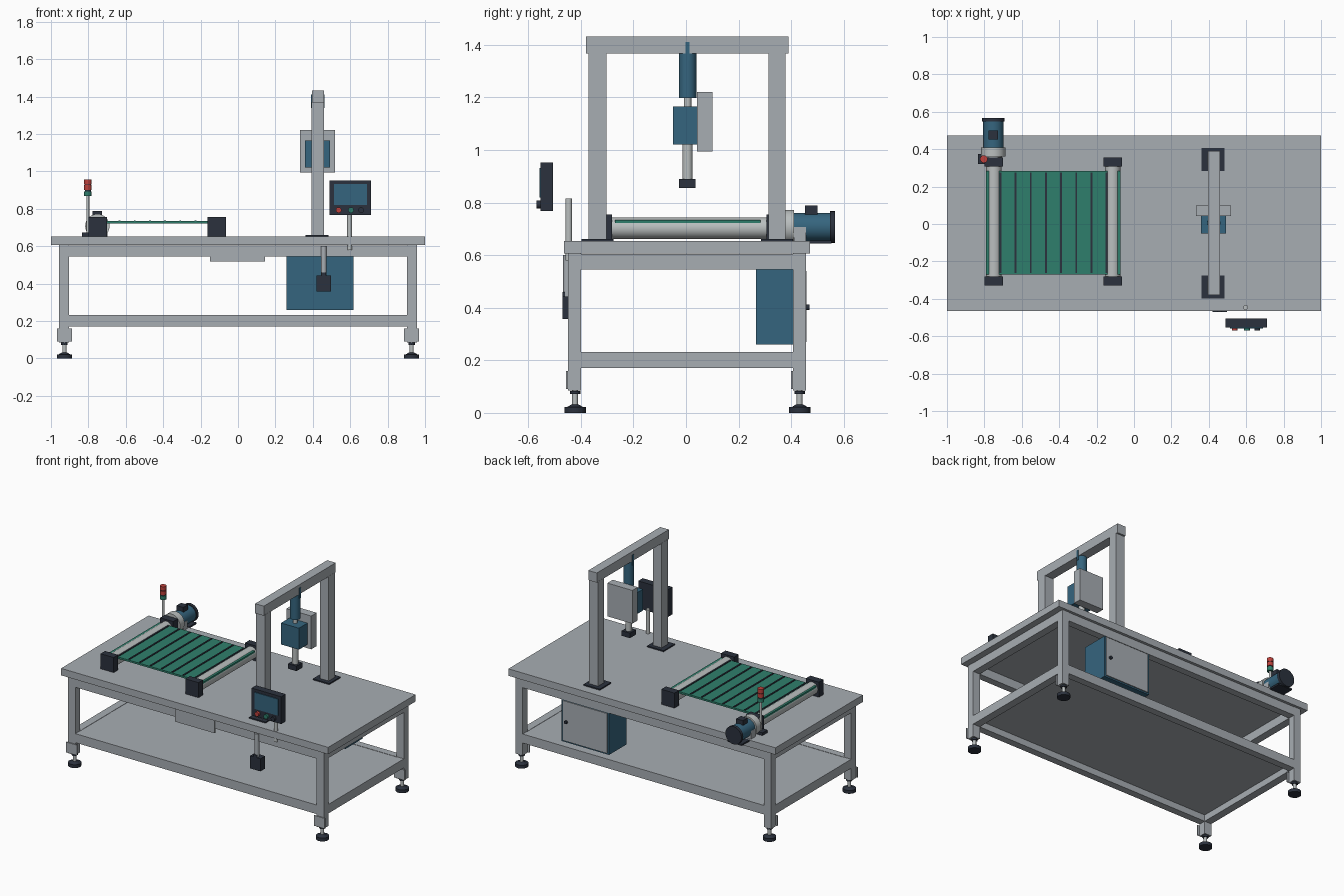
import bpy, bmesh, math
from mathutils import Matrix, Vector

if "Cube" in bpy.data.objects:
    bpy.data.objects.remove(bpy.data.objects["Cube"])


def material(name, rgb):
    m = bpy.data.materials.new(name)
    m.diffuse_color = (*rgb, 1)
    m.use_nodes = True
    m.node_tree.nodes["Principled BSDF"].inputs["Base Color"].default_value = m.diffuse_color
    return m


GREY = material("painted grey", (0.39, 0.42, 0.45))
STEEL = material("bright steel", (0.49, 0.52, 0.52))
DARK = material("dark slate", (0.024, 0.031, 0.047))
BLUE = material("machine blue", (0.036, 0.13, 0.21))
GREEN = material("belt green", (0.028, 0.212, 0.15))
RED = material("signal red", (0.51, 0.053, 0.045))


def finish(name, bm, mat):
    mesh = bpy.data.meshes.new(name)
    bm.to_mesh(mesh)
    bm.free()
    mesh.materials.append(mat)
    ob = bpy.data.objects.new(name, mesh)
    bpy.context.collection.objects.link(ob)
    return ob


def box(name, mat, x, y, z):
    """Box from (min, max) ranges on each axis."""
    bm = bmesh.new()
    bmesh.ops.create_cube(bm, size=1)
    for v in bm.verts:
        v.co = Vector([(a + b) / 2 + c * (b - a) for (a, b), c in zip((x, y, z), v.co)])
    return finish(name, bm, mat)


def cyl(name, mat, axis, center, span, r, r2=None, sides=32):
    """Cylinder along axis; center gives the other two coordinates in xyz order."""
    bm = bmesh.new()
    bmesh.ops.create_cone(bm, cap_ends=True, segments=sides, radius1=r,
                          radius2=r if r2 is None else r2, depth=span[1] - span[0])
    if axis == "y":
        bm.transform(Matrix.Rotation(-math.pi / 2, 4, "X"))
    mid = sum(span) / 2
    loc = (center[0], mid, center[1]) if axis == "y" else (center[0], center[1], mid)
    bm.transform(Matrix.Translation(loc))
    for f in bm.faces:
        f.smooth = len(f.verts) == 4
    for e in bm.edges:
        e.smooth = all(len(f.verts) == 4 for f in e.link_faces)
    return finish(name, bm, mat)


# Table top, frame rails and lower shelf
box("table_top", GREY, (-1, 1), (-0.464, 0.472), (0.606, 0.653))
for label, z in (("upper", (0.545, 0.604)), ("lower", (0.17, 0.231))):
    for side, y in (("front", (-0.449, -0.4)), ("back", (0.407, 0.456))):
        box(f"{label}_{side}_rail", GREY, (-0.905, 0.905), y, z)
    for side, s in (("left", -1), ("right", 1)):
        x = sorted((s * 0.904, s * 0.957))
        box(f"{label}_{side}_rail", GREY, x, (-0.4, 0.407), z)
box("lower_shelf", GREY, (-0.91, 0.91), (-0.405, 0.41), (0.214, 0.229))

# Legs with levelling feet
for s in (-1, 1):
    for y0, fy in ((-0.449, -0.422), (0.407, 0.432)):
        fx = s * 0.928
        box("leg", GREY, sorted((s * 0.904, s * 0.957)), (y0, y0 + 0.049), (0.085, 0.606))
        box("foot_bracket", GREY, (fx - 0.04, fx + 0.04), (y0 - 0.007, y0), (0.09, 0.16))
        cyl("foot_stem", STEEL, "z", (fx, fy), (0.02, 0.09), 0.011, sides=16)
        cyl("foot_nut", DARK, "z", (fx, fy), (0.072, 0.084), 0.02, sides=6)
        cyl("foot_collar", DARK, "z", (fx, fy), (0.022, 0.032), 0.03, 0.014)
        cyl("foot_pad", DARK, "z", (fx, fy), (0, 0.022), 0.041)

# Front cover plate on the upper rail
box("front_cover_plate", GREY, (-0.15, 0.144), (-0.457, -0.445), (0.517, 0.604))

# Gantry
for y0, y1 in ((-0.37, -0.303), (0.313, 0.378)):
    m = (y0 + y1) / 2
    box("gantry_base_plate", DARK, (0.361, 0.484), (m - 0.061, m + 0.061), (0.65, 0.661))
    box("gantry_post", GREY, (0.394, 0.46), (y0, y1), (0.655, 1.37))
box("gantry_beam", GREY, (0.395, 0.459), (-0.38, 0.39), (1.367, 1.432))

# Press head hanging from the gantry
PX, PY = 0.425, 0.006
cyl("press_cylinder", BLUE, "z", (PX, PY), (1.197, 1.368), 0.033)
box("cylinder_clevis", BLUE, (0.391, 0.462), (-0.002, 0.014), (1.34, 1.41))
cyl("upper_rod", STEEL, "z", (PX, PY), (1.16, 1.2), 0.014)
box("press_block", BLUE, (0.357, 0.491), (-0.05, 0.042), (1.02, 1.165))
box("press_back_plate", GREY, (0.332, 0.519), (0.042, 0.1), (0.995, 1.22))
cyl("press_ram", STEEL, "z", (PX, PY), (0.885, 1.022), 0.019)
box("press_tip", DARK, (PX - 0.031, PX + 0.031), (-0.026, 0.037), (0.856, 0.89))

# Conveyor: rollers, bearing blocks, belt and slats
for x in (-0.749, -0.114):
    cyl("conveyor_roller", STEEL, "y", (x, 0.703), (-0.3, 0.32), 0.041)
    for y in ((-0.33, -0.282), (0.307, 0.356)):
        box("bearing_block", DARK, (x - 0.049, x + 0.049), y, (0.653, 0.755))
box("conveyor_belt", GREEN, (-0.79, -0.072), (-0.27, 0.284), (0.722, 0.734))
for i in range(8):
    x = -0.714 + i * 0.081
    box("belt_slat", DARK, (x - 0.005, x + 0.005), (-0.262, 0.276), (0.73, 0.738))

# Drive motor
MC = (-0.752, 0.707)
cyl("gearbox_neck", STEEL, "y", MC, (0.35, 0.37), 0.045)
cyl("gearbox", STEEL, "y", MC, (0.362, 0.41), 0.065)
cyl("motor_body", BLUE, "y", MC, (0.407, 0.55), 0.054)
cyl("motor_end_cap", DARK, "y", MC, (0.547, 0.567), 0.06)
box("terminal_box", DARK, (-0.777, -0.727), (0.452, 0.501), (0.745, 0.788))
box("motor_mount", GREY, (-0.806, -0.697), (0.41, 0.456), (0.653, 0.708))
box("motor_foot_plate", DARK, (-0.806, -0.698), (0.472, 0.553), (0.645, 0.656))

# Signal tower
TC = (-0.803, 0.347)
box("tower_base", DARK, (-0.834, -0.775), (0.32, 0.374), (0.653, 0.672))
cyl("tower_pole", STEEL, "z", TC, (0.66, 0.87), 0.008, sides=16)
cyl("tower_core", DARK, "z", TC, (0.868, 0.95), 0.016)
for mat, z in ((GREEN, 0.867), (RED, 0.9), (RED, 0.931)):
    cyl("tower_lamp", mat, "z", TC, (z, z + 0.026), 0.02)

# Operator panel with screen, buttons and post
box("operator_panel", DARK, (0.489, 0.711), (-0.553, -0.505), (0.767, 0.952))
box("panel_screen", BLUE, (0.513, 0.69), (-0.558, -0.552), (0.82, 0.932))
for mat, x in ((RED, 0.538), (GREEN, 0.604), (DARK, 0.658)):
    cyl("panel_button", mat, "y", (x, 0.793), (-0.569, -0.55), 0.015, sides=24)
cyl("panel_post", STEEL, "z", (0.597, -0.446), (0.58, 0.815), 0.013, sides=24)

# Hanging switch box on the front rail
cyl("switch_hanger", GREY, "z", (0.458, -0.452), (0.44, 0.6), 0.015, sides=24)
box("switch_box", DARK, (0.42, 0.497), (-0.47, -0.42), (0.358, 0.443))
box("switch_gland", DARK, (0.447, 0.47), (-0.47, -0.44), (0.44, 0.46))

# Control cabinet under the table
box("cabinet_body", BLUE, (0.26, 0.617), (0.267, 0.452), (0.26, 0.546))
box("cabinet_door", GREY, (0.272, 0.605), (0.45, 0.459), (0.27, 0.54))
cyl("door_latch", DARK, "y", (0.575, 0.402), (0.455, 0.47), 0.011, sides=20)
